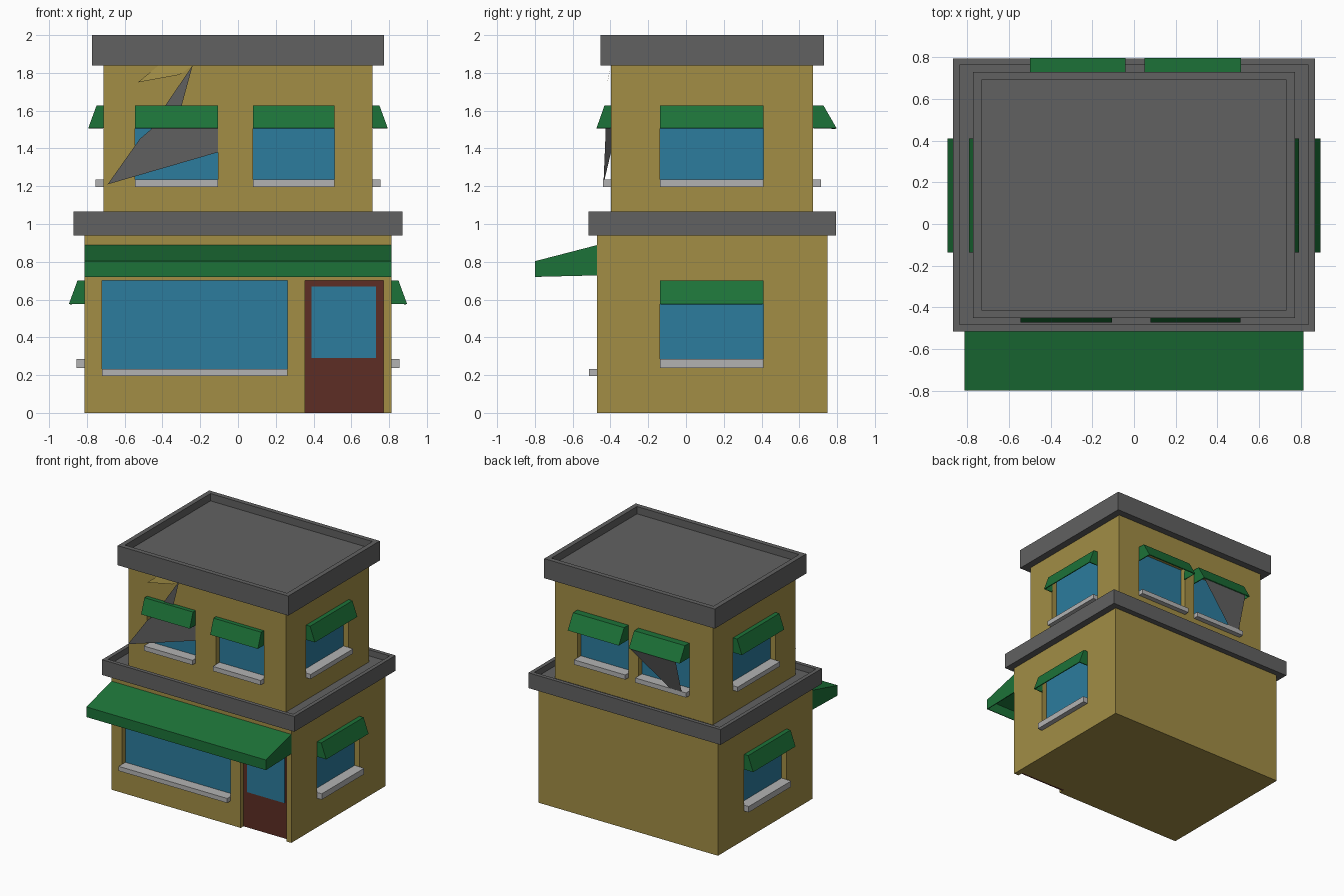
import bpy, bmesh
from mathutils import Vector

if "Cube" in bpy.data.objects:
    bpy.data.objects.remove(bpy.data.objects["Cube"])


def material(name, rgb):
    m = bpy.data.materials.new(name)
    m.diffuse_color = (*rgb, 1)
    m.use_nodes = True
    m.node_tree.nodes["Principled BSDF"].inputs["Base Color"].default_value = m.diffuse_color
    return m


WALL = material("plaster", (0.36, 0.27, 0.06))
TRIM = material("dark_stone", (0.12, 0.12, 0.12))
GREEN = material("awning_cloth", (0.012, 0.17, 0.04))
GLASS = material("glass", (0.025, 0.20, 0.34))
WOOD = material("door_wood", (0.11, 0.027, 0.018))
SILL = material("pale_stone", (0.45, 0.45, 0.45))


def finish(name, bm, mat):
    bmesh.ops.recalc_face_normals(bm, faces=bm.faces)
    me = bpy.data.meshes.new(name)
    bm.to_mesh(me)
    bm.free()
    ob = bpy.data.objects.new(name, me)
    bpy.context.collection.objects.link(ob)
    if mat:
        me.materials.append(mat)
    return ob


def add_box(bm, lo, hi):
    lo, hi = Vector(lo), Vector(hi)
    for v in bmesh.ops.create_cube(bm, size=1)["verts"]:
        v.co = Vector((v.co[i] * (hi[i] - lo[i]) + (lo[i] + hi[i]) / 2 for i in range(3)))


def box(name, lo, hi, mat):
    bm = bmesh.new()
    add_box(bm, lo, hi)
    return finish(name, bm, mat)


# each storey: half width, front y, back y
LOWER = (0.813, -0.472, 0.748)
UPPER = (0.713, -0.397, 0.672)


def at(side, storey, u, d, z):
    """Wall coordinates (along, outward, up) to world."""
    w, f, b = storey
    return {"front": (u, f - d, z), "back": (u, b + d, z),
            "right": (w + d, u, z), "left": (-w - d, u, z)}[side]


def wall_box(name, side, storey, u, d, z, mat):
    a = at(side, storey, u[0], d[0], z[0])
    b = at(side, storey, u[1], d[1], z[1])
    return box(name, [min(p) for p in zip(a, b)], [max(p) for p in zip(a, b)], mat)


def apply_modifiers(ob):
    dg = bpy.context.evaluated_depsgraph_get()
    me = bpy.data.meshes.new_from_object(ob.evaluated_get(dg))
    ob.modifiers.clear()
    ob.data = me


def awning(name, side, storey, u, profile):
    """Hood open at the bottom; profile is (outward, up) starting at the wall."""
    bm = bmesh.new()
    pts = profile
    ends = [[bm.verts.new(at(side, storey, x, d, z)) for d, z in pts] for x in u]
    for i in range(len(pts) - 2):
        bm.faces.new((ends[0][i], ends[0][i + 1], ends[1][i + 1], ends[1][i]))
    for e in ends:
        bm.faces.new(e)
    ob = finish(name, bm, GREEN)
    s = ob.modifiers.new("cloth", 'SOLIDIFY')
    s.thickness, s.offset = 0.008, -1
    apply_modifiers(ob)


def cut(wall, openings):
    bm = bmesh.new()
    for side, storey, u, z in openings:
        a = at(side, storey, u[0], -0.05, z[0])
        b = at(side, storey, u[1], 0.1, z[1])
        add_box(bm, [min(p) for p in zip(a, b)], [max(p) for p in zip(a, b)])
    cutter = finish("opening_cutter", bm, None)
    cutter.hide_render = True
    m = wall.modifiers.new("openings", 'BOOLEAN')
    m.object, m.operation, m.solver = cutter, 'DIFFERENCE', 'EXACT'
    apply_modifiers(wall)
    bpy.data.objects.remove(cutter)


def cornice(name, w, f, b, z0, z1, rim, drop):
    """Slab with a sunken roof inside a parapet."""
    bm = bmesh.new()
    add_box(bm, (-w, f, z0), (w, b, z1))
    bmesh.ops.recalc_face_normals(bm, faces=bm.faces)
    top = max(bm.faces, key=lambda p: p.calc_center_median().z)
    bmesh.ops.inset_region(bm, faces=[top], thickness=rim)
    inner = bmesh.ops.extrude_face_region(bm, geom=[top])
    bmesh.ops.delete(bm, geom=[top], context='FACES')
    for v in inner["geom"]:
        if isinstance(v, bmesh.types.BMVert):
            v.co.z -= drop
    finish(name, bm, TRIM)


# storeys and cornices
lower = box("lower_storey", (-LOWER[0], LOWER[1], 0), (LOWER[0], LOWER[2], 0.95), WALL)
upper = box("upper_storey", (-UPPER[0], UPPER[1], 0.98), (UPPER[0], UPPER[2], 1.86), WALL)
cornice("lower_cornice", 0.87, -0.515, 0.795, 0.94, 1.065, 0.045, 0.05)
cornice("upper_cornice", 0.772, -0.452, 0.73, 1.84, 2.0, 0.055, 0.06)

# windows: name, side, storey, span, sill bottom, sill top, hood bottom, hood top, hood reach
windows = [("shop_window", "front", LOWER, (-0.72, 0.262), 0.195, 0.232, 0.70, 0.70, 0)]
for s in ("left", "right"):
    windows.append((s + "_lower_window", s, LOWER, (-0.138, 0.41), 0.237, 0.285, 0.577, 0.70, 0.082))
    windows.append((s + "_upper_window", s, UPPER, (-0.138, 0.41), 1.197, 1.235, 1.507, 1.627, 0.08))
for i, u in enumerate([(-0.545, -0.105), (0.08, 0.512)]):
    windows.append((f"front_window_{i}", "front", UPPER, u, 1.197, 1.235, 1.507, 1.627, 0.077))
for i, u in enumerate([(-0.5, -0.04), (0.05, 0.513)]):
    windows.append((f"back_window_{i}", "back", UPPER, u, 1.197, 1.235, 1.507, 1.627, 0.125))

DOOR = (0.355, 0.77)
holes = {id(LOWER): [("front", LOWER, DOOR, (-0.05, 0.70))], id(UPPER): []}
for name, side, st, u, s0, s1, h0, h1, reach in windows:
    top = h1 - 0.015 if reach else h1
    holes[id(st)].append((side, st, u, (s0 + 0.01, top)))
    wall_box(name + "_glass", side, st, u, (-0.06, -0.045), (s0, top), GLASS)
    wall_box(name + "_sill", side, st, u, (-0.05, 0.042), (s0, s1), SILL)
    if reach:
        awning(name + "_awning", side, st, u,
               [(0, h1), (reach * 0.45, h1), (reach, h0), (0, h0)])
cut(lower, holes[id(LOWER)])
cut(upper, holes[id(UPPER)])

# shop awning and door
awning("shop_awning", "front", LOWER, (-0.813, 0.813),
       [(0, 0.888), (0.328, 0.803), (0.328, 0.72), (0, 0.728)])
wall_box("door", "front", LOWER, DOOR, (-0.055, -0.035), (0, 0.70), WOOD)
wall_box("door_glass", "front", LOWER, (0.39, 0.73), (-0.04, -0.032), (0.29, 0.67), GLASS)


# torn sheets hanging at the upper windows
def sheet(name, side, pts, mat):
    bm = bmesh.new()
    bm.faces.new([bm.verts.new(at(side, UPPER, *p)) for p in pts])
    finish(name, bm, mat)


sheet("front_torn_sheet", "front",
      [(-0.69, 0.04, 1.21), (-0.52, 0.03, 1.45), (-0.45, 0.03, 1.51),
       (-0.105, 0.0, 1.51), (-0.105, 0.0, 1.38)], TRIM)
sheet("front_torn_strip", "front",
      [(-0.39, 0.01, 1.62), (-0.30, 0.01, 1.62), (-0.24, 0.02, 1.84)], TRIM)
sheet("front_torn_flap", "front",
      [(-0.53, 0.02, 1.75), (-0.31, 0.01, 1.79), (-0.24, 0.0, 1.84), (-0.42, 0.0, 1.84)], WALL)
sheet("back_torn_sheet", "back",
      [(-0.04, 0.12, 1.51), (-0.46, 0.12, 1.51), (-0.46, 0.04, 1.23), (-0.36, 0.04, 1.23)], TRIM)
